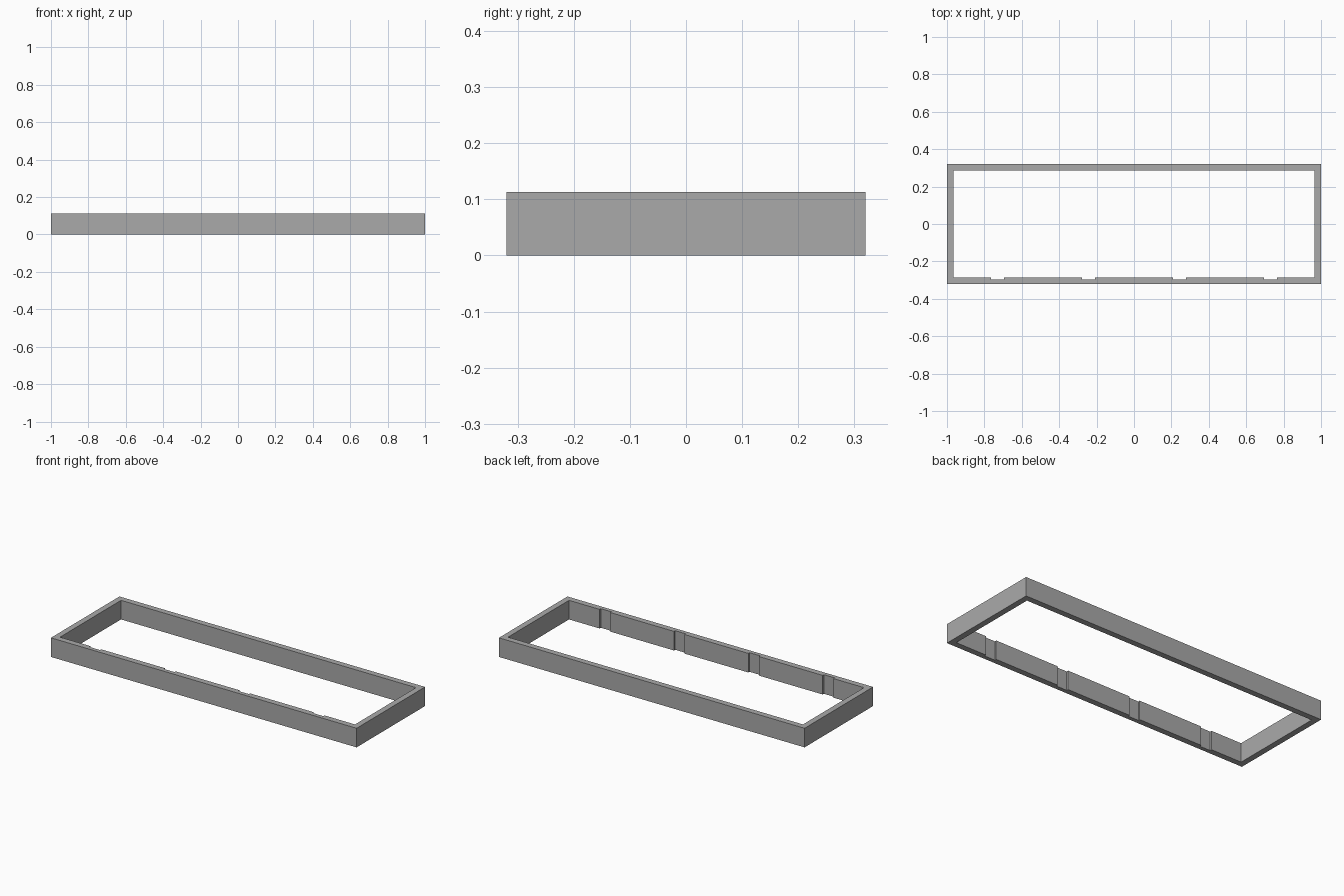
import bpy
import bmesh

cube = bpy.data.objects.get("Cube")
if cube:
    bpy.data.objects.remove(cube, do_unlink=True)

# Overall sizes
HALF_X, HALF_Y, HEIGHT = 1.0, 0.32, 0.113
WALL = 0.035
NOTCH_WIDTH, NOTCH_DEPTH = 0.07, 0.011
NOTCH_CENTRES = (-0.73, -0.243, 0.243, 0.73)

grey = bpy.data.materials.new("plain grey")
grey.use_nodes = True
colour = (0.40, 0.40, 0.40, 1.0)
grey.diffuse_color = colour
grey.node_tree.nodes["Principled BSDF"].inputs["Base Color"].default_value = colour

# Inner outline, with shallow notches along the front wall
ix, iy = HALF_X - WALL, HALF_Y - WALL
inner = [(-ix, -iy)]
for c in NOTCH_CENTRES:
    a, b = c - NOTCH_WIDTH / 2, c + NOTCH_WIDTH / 2
    inner += [(a, -iy), (a, -iy - NOTCH_DEPTH), (b, -iy - NOTCH_DEPTH), (b, -iy)]
inner += [(ix, -iy), (ix, iy), (-ix, iy)]
outer = [(-HALF_X, -HALF_Y), (HALF_X, -HALF_Y), (HALF_X, HALF_Y), (-HALF_X, HALF_Y)]

# Fill the ring between the outlines, then raise it to full height
bm = bmesh.new()
edges = []
for loop in (outer, inner):
    verts = [bm.verts.new((x, y, 0)) for x, y in loop]
    edges += [bm.edges.new((v, verts[i - 1])) for i, v in enumerate(verts)]
bmesh.ops.triangle_fill(bm, edges=edges, use_beauty=True)
raised = bmesh.ops.extrude_face_region(bm, geom=bm.faces[:], use_keep_orig=True)
top_verts = [g for g in raised["geom"] if isinstance(g, bmesh.types.BMVert)]
bmesh.ops.translate(bm, verts=top_verts, vec=(0, 0, HEIGHT))
bmesh.ops.recalc_face_normals(bm, faces=bm.faces[:])

mesh = bpy.data.meshes.new("notched_frame")
bm.to_mesh(mesh)
bm.free()
mesh.materials.append(grey)
bpy.context.collection.objects.link(bpy.data.objects.new("notched_frame", mesh))
